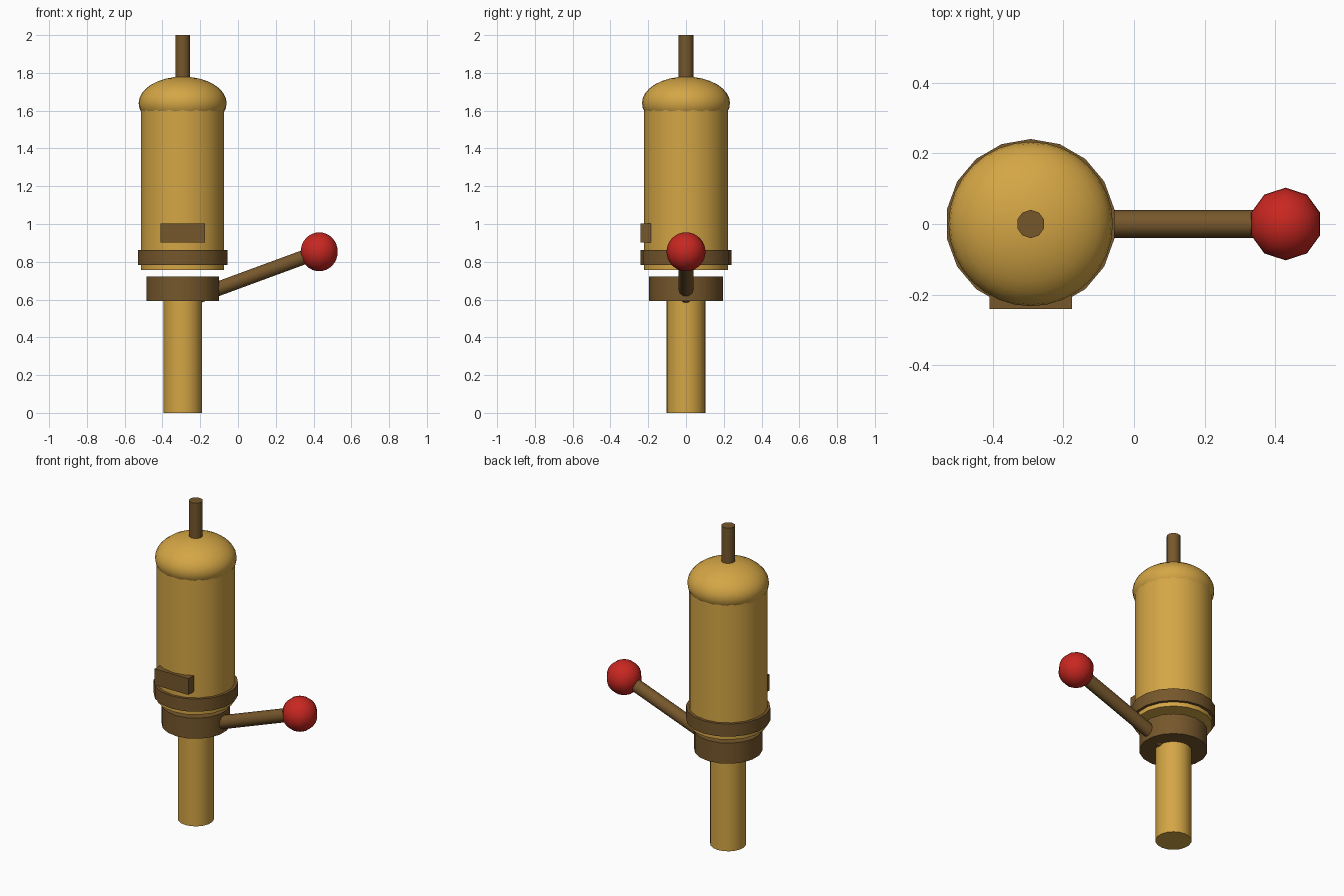
import bpy, math
from mathutils import Vector

if "Cube" in bpy.data.objects:
    bpy.data.objects.remove(bpy.data.objects["Cube"])

AX = -0.293  # x of the main vertical axis


def material(name, rgb):
    m = bpy.data.materials.new(name)
    m.diffuse_color = (*rgb, 1)
    m.use_nodes = True
    m.node_tree.nodes["Principled BSDF"].inputs["Base Color"].default_value = m.diffuse_color
    return m


GOLD = material("gold", (0.66, 0.38, 0.06))
BROWN = material("dark_brass", (0.18, 0.095, 0.025))
RED = material("red", (0.58, 0.02, 0.015))


def finish(name, mat, smooth=True):
    ob = bpy.context.object
    ob.name = name
    ob.data.materials.append(mat)
    if smooth:
        bpy.ops.object.shade_smooth_by_angle(angle=math.radians(40))
    return ob


def cylinder(name, mat, r, start, end, sides=18):
    a, b = Vector(start), Vector(end)
    d = b - a
    tilt = math.atan2(d.x, d.z)
    bpy.ops.mesh.primitive_cylinder_add(vertices=sides, radius=r, depth=d.length,
                                        location=(a + b) / 2, rotation=(0, tilt, 0))
    return finish(name, mat)


def upright(name, mat, r, z0, z1, sides=18):
    return cylinder(name, mat, r, (AX, 0, z0), (AX, 0, z1), sides)


def sphere(name, mat, segments, rings, loc, scale):
    bpy.ops.mesh.primitive_uv_sphere_add(segments=segments, ring_count=rings, radius=1, location=loc)
    bpy.context.object.scale = scale
    bpy.ops.object.transform_apply(location=False, rotation=False, scale=True)
    return finish(name, mat)


# Vertical stack
upright("lower_pipe", GOLD, 0.103, 0, 0.66)
upright("lower_collar", BROWN, 0.195, 0.593, 0.722)
upright("body", GOLD, 0.2235, 0.757, 1.64)
upright("body_band", BROWN, 0.241, 0.784, 0.863)
sphere("dome", GOLD, 32, 16, (AX, 0, 1.64), (0.233, 0.233, 0.14))
upright("top_rod", BROWN, 0.04, 1.70, 2.0, 10)

# Front plate
bpy.ops.mesh.primitive_cube_add(size=1, location=(AX, -0.2065, 0.952))
bpy.context.object.scale = (0.234, 0.069, 0.102)
bpy.ops.object.transform_apply(location=False, rotation=False, scale=True)
finish("front_plate", BROWN, False)

# Lever and knob
cylinder("lever", BROWN, 0.04, (-0.206, 0, 0.620), (0.40, 0, 0.843), 10)
sphere("lever_knob", RED, 10, 16, (0.43, 0, 0.853), (0.103, 0.103, 0.103))
